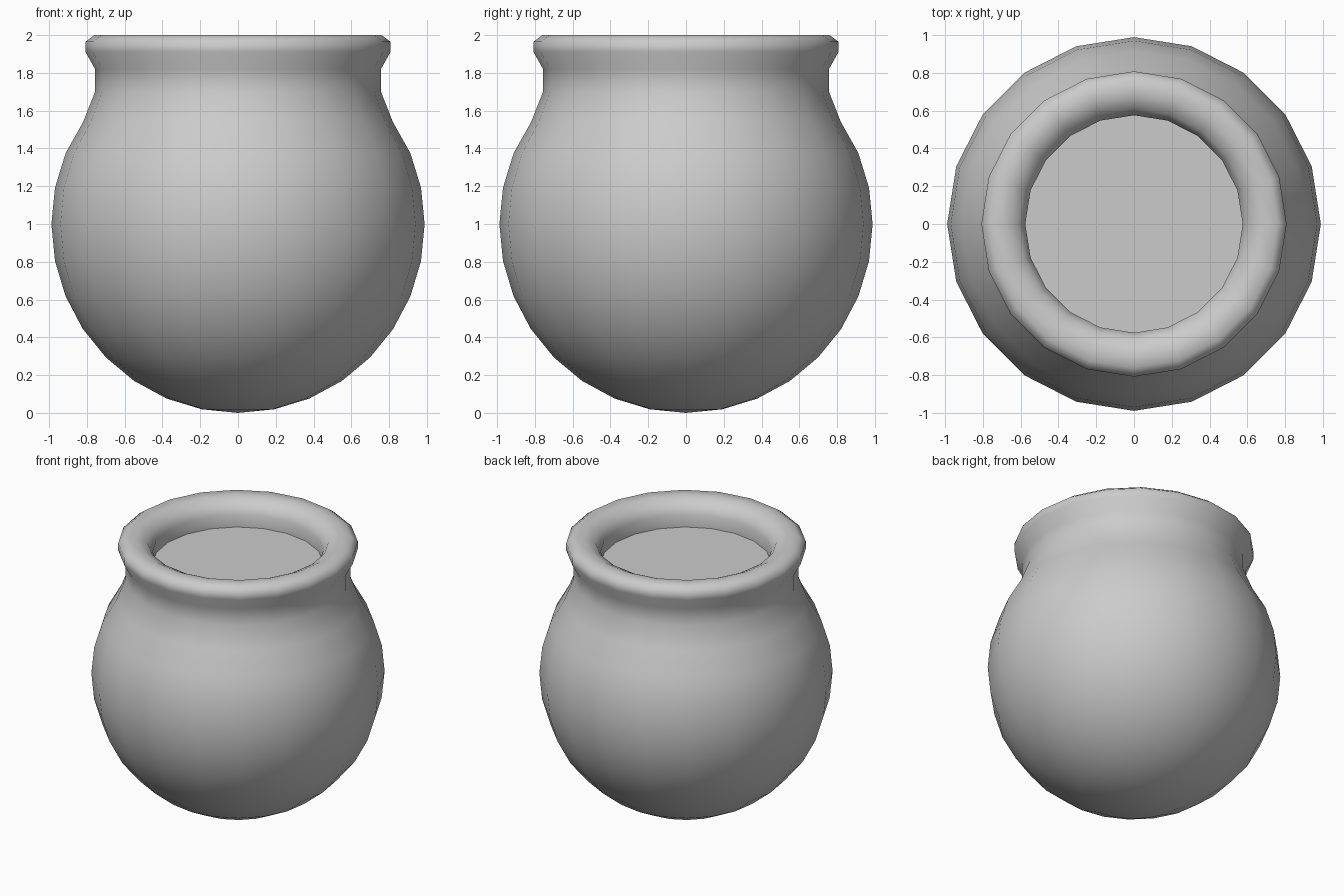
import bpy, bmesh
from math import sin, cos, pi

if "Cube" in bpy.data.objects:
    bpy.data.objects.remove(bpy.data.objects["Cube"])

SIDES = 20

def ring(bm, r, z):
    return [bm.verts.new((r * cos(2 * pi * i / SIDES), r * sin(2 * pi * i / SIDES), z))
            for i in range(SIDES)]

def finish(name, bm):
    bmesh.ops.recalc_face_normals(bm, faces=bm.faces)
    me = bpy.data.meshes.new(name)
    bm.to_mesh(me)
    bm.free()
    ob = bpy.data.objects.new(name, me)
    bpy.context.collection.objects.link(ob)
    return ob

# Pot: round belly, neck, and rolled lip as one turned profile
R = 0.988
belly = [(R * sin(pi * k / 16), 1 - cos(pi * k / 16) * (1.0 if k < 8 else 0.98))
         for k in range(1, 11)]
profile = belly + [(0.82, 1.54), (0.757, 1.70), (0.757, 1.82), (0.807, 1.91),
                   (0.807, 1.965), (0.76, 2.0), (0.68, 2.0), (0.61, 1.965),
                   (0.575, 1.90), (0.575, 1.81)]
bm = bmesh.new()
rings = [ring(bm, r, z) for r, z in profile]
base = bm.verts.new((0, 0, 0))
for i in range(SIDES):
    j = (i + 1) % SIDES
    bm.faces.new((base, rings[0][j], rings[0][i]))
    for a, b in zip(rings, rings[1:]):
        bm.faces.new((a[i], a[j], b[j], b[i]))
pot = finish("pot", bm)
for p in pot.data.polygons:
    p.use_smooth = True

# Flat surface filling the mouth
bm = bmesh.new()
bm.faces.new(ring(bm, 0.575, 1.81))
contents = finish("contents_surface", bm)
if contents.data.polygons[0].normal.z < 0:
    contents.data.flip_normals()
